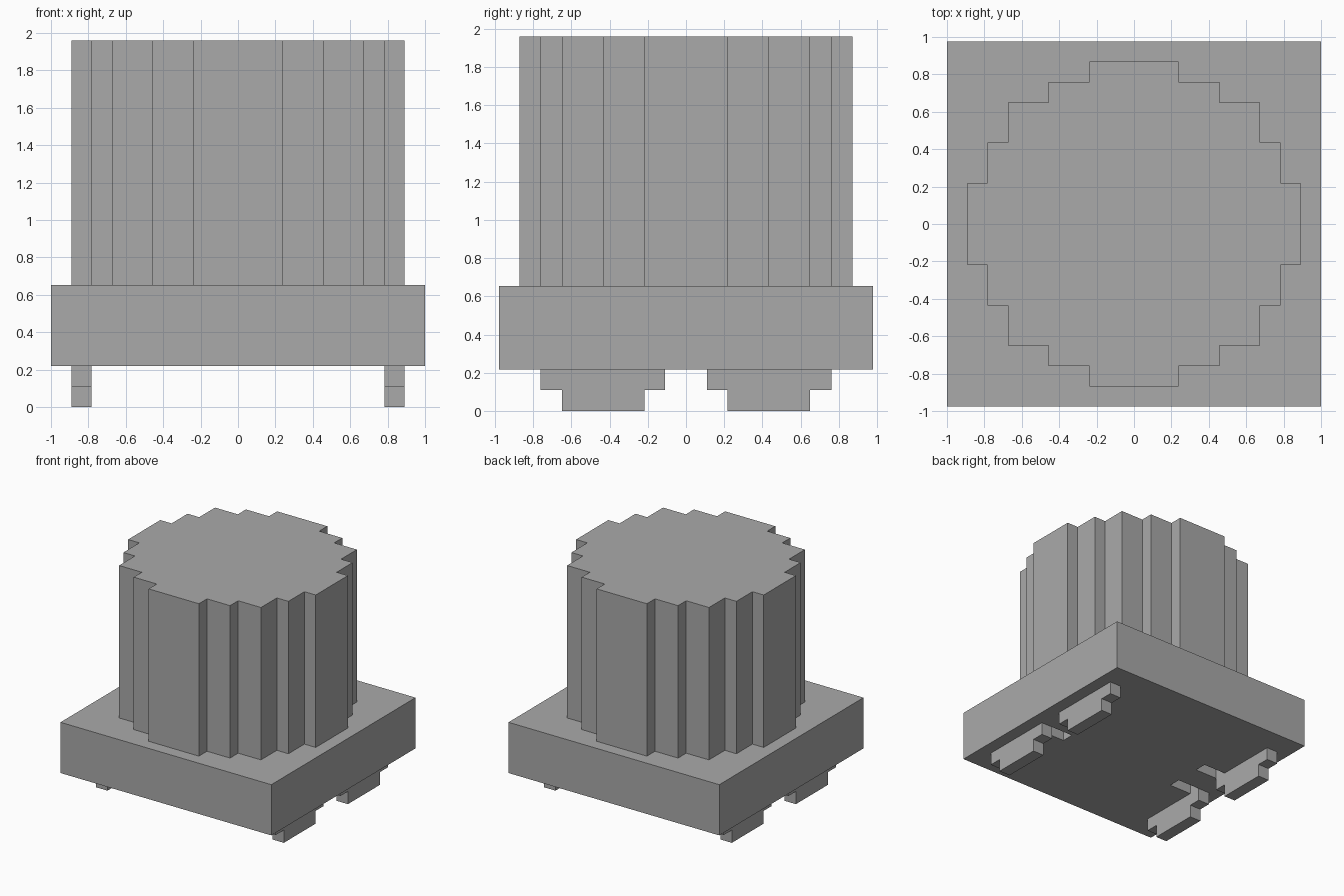
import bpy, bmesh

if "Cube" in bpy.data.objects:
    bpy.data.objects.remove(bpy.data.objects["Cube"])

grey = bpy.data.materials.new("plain grey")
grey.diffuse_color = (0.4, 0.4, 0.4, 1)
grey.use_nodes = True
grey.node_tree.nodes["Principled BSDF"].inputs["Base Color"].default_value = grey.diffuse_color


def prism(bm, outline, vec):
    """Extrude a closed outline of 3D points along a vector."""
    face = bm.faces.new([bm.verts.new(p) for p in outline])
    res = bmesh.ops.extrude_face_region(bm, geom=[face], use_keep_orig=True)
    verts = [g for g in res["geom"] if isinstance(g, bmesh.types.BMVert)]
    bmesh.ops.translate(bm, verts=verts, vec=vec)


def box(bm, x0, x1, y0, y1, z0, z1):
    prism(bm, [(x0, y0, z0), (x1, y0, z0), (x1, y1, z0), (x0, y1, z0)],
          (0, 0, z1 - z0))


def finish(name, bm):
    bmesh.ops.recalc_face_normals(bm, faces=bm.faces)
    mesh = bpy.data.meshes.new(name)
    bm.to_mesh(mesh)
    bm.free()
    mesh.materials.append(grey)
    ob = bpy.data.objects.new(name, mesh)
    bpy.context.collection.objects.link(ob)
    return ob


# Stepped round column: one quarter outline mirrored into four
quarter = [(.89, .218), (.783, .218), (.783, .435), (.673, .435), (.673, .65),
           (.457, .65), (.457, .76), (.238, .76), (.238, .87)]
half = quarter + [(-x, y) for x, y in reversed(quarter)]
full = half + [(-x, -y) for x, y in half]
bm = bmesh.new()
prism(bm, [(x, y, .65) for x, y in full], (0, 0, 1.31))
finish("column", bm)

# Base slab
bm = bmesh.new()
box(bm, -1, 1, -.977, .977, .218, .653)
slab = finish("base_slab", bm)

# Small slots in the underside beside the inner wheel ends
bm = bmesh.new()
for sx in (-1, 1):
    for sy in (-1, 1):
        xs, ys = sorted((sx * .57, sx * .783)), sorted((sy * .11, sy * .218))
        box(bm, *xs, *ys, .1, .327)
slots = finish("slot_cutter", bm)
slots.hide_render = True
slots.hide_viewport = True
cut = slab.modifiers.new("slots", 'BOOLEAN')
cut.operation = 'DIFFERENCE'
cut.solver = 'EXACT'
cut.object = slots

# Stepped wheels, visible below the slab
profile = [(.218, 0), (.65, 0), (.65, .109), (.76, .109),
           (.76, .218), (.11, .218), (.11, .109), (.218, .109)]
for sx, side in ((-1, "left"), (1, "right")):
    for sy, end in ((-1, "front"), (1, "back")):
        bm = bmesh.new()
        prism(bm, [(sx * .783, sy * y, z) for y, z in profile],
              (sx * .107, 0, 0))
        finish(f"{end}_{side}_wheel", bm)
